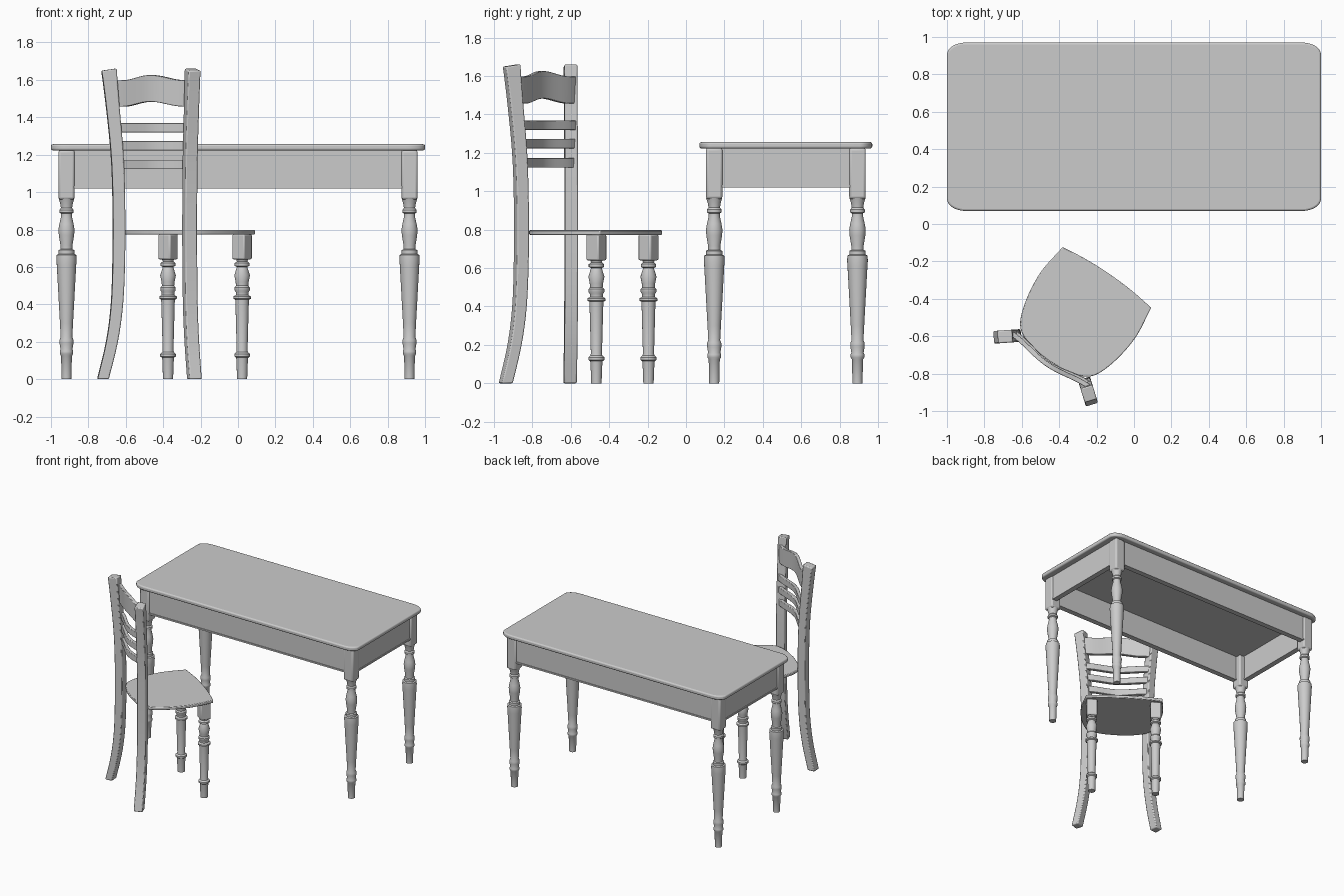
import bpy, bmesh, math
from mathutils import Matrix, Vector

if "Cube" in bpy.data.objects:
    bpy.data.objects.remove(bpy.data.objects["Cube"])

# chair placement: turned about z, facing the table
CHAIR = Matrix.Translation((-0.289, -0.496, 0)) @ Matrix.Rotation(math.radians(-34.4), 4, 'Z')
TABLE = Matrix.Translation((0, 0.52, 0))


def finish(bm, name, matrix, smooth=True, bevel=0, segments=2):
    bmesh.ops.recalc_face_normals(bm, faces=bm.faces)
    me = bpy.data.meshes.new(name)
    bm.to_mesh(me)
    bm.free()
    ob = bpy.data.objects.new(name, me)
    bpy.context.collection.objects.link(ob)
    ob.matrix_world = matrix
    if bevel:
        m = ob.modifiers.new("bevel", 'BEVEL')
        m.width, m.segments = bevel, segments
        m.limit_method = 'ANGLE'
        m.angle_limit = math.radians(50)
    if smooth:
        bpy.context.view_layer.objects.active = ob
        ob.select_set(True)
        bpy.ops.object.shade_smooth_by_angle(angle=math.radians(35))
        ob.select_set(False)
    return ob


def loft(rings, name, matrix, **kw):
    """Skin closed rings of points and cap both ends."""
    bm = bmesh.new()
    vs = [[bm.verts.new(p) for p in r] for r in rings]
    n = len(vs[0])
    for a, b in zip(vs, vs[1:]):
        for i in range(n):
            bm.faces.new((a[i], a[(i + 1) % n], b[(i + 1) % n], b[i]))
    bm.faces.new(vs[0][::-1])
    bm.faces.new(vs[-1])
    return finish(bm, name, matrix, **kw)


def lathe(profile, x, y, name, matrix, n=24):
    rings = [[(x + r * math.cos(2 * math.pi * i / n), y + r * math.sin(2 * math.pi * i / n), z)
              for i in range(n)] for r, z in profile]
    return loft(rings, name, matrix)


def slab(outline, z0, z1, name, matrix, **kw):
    return loft([[(x, y, z) for x, y in outline] for z in (z0, z1)], name, matrix, **kw)


def box(x, y, sx, sy, z0, z1, name, matrix, **kw):
    sx, sy = sx / 2, sy / 2
    return slab([(x - sx, y - sy), (x + sx, y - sy), (x + sx, y + sy), (x - sx, y + sy)],
                z0, z1, name, matrix, **kw)


def spline(pts, steps=6):
    """Catmull-Rom through the points."""
    pts = [Vector(p) for p in pts]
    p = [2 * pts[0] - pts[1]] + pts + [2 * pts[-1] - pts[-2]]
    out = []
    for a, b, c, d in zip(p, p[1:], p[2:], p[3:]):
        for k in range(steps):
            t = k / steps
            out.append(0.5 * (2 * b + (c - a) * t + (2 * a - 5 * b + 4 * c - d) * t * t
                              + (3 * b - a - 3 * c + d) * t ** 3))
    return out + [pts[-1]]


# table top with rounded corners and edge
outline = []
for k, (sx, sy) in enumerate([(1, 1), (-1, 1), (-1, -1), (1, -1)]):
    for i in range(9):
        a = math.pi / 2 * (k + i / 8)
        outline.append((sx * 0.9 + 0.1 * math.cos(a), sy * 0.385 + 0.065 * math.sin(a)))
slab(outline, 1.223, 1.256, "table_top", TABLE, bevel=0.01, segments=3)

# table legs: square block over a turned leg
LX, LY = 0.917, 0.373
table_leg = [(0.026, 0), (0.029, 0.125), (0.036, 0.135), (0.036, 0.15), (0.032, 0.16), (0.037, 0.19),
             (0.037, 0.21), (0.031, 0.225), (0.035, 0.3), (0.052, 0.61), (0.054, 0.64), (0.052, 0.665),
             (0.042, 0.67), (0.042, 0.69), (0.032, 0.695), (0.032, 0.715), (0.041, 0.77), (0.043, 0.8),
             (0.038, 0.83), (0.029, 0.87), (0.029, 0.885), (0.038, 0.89), (0.038, 0.905),
             (0.03, 0.915), (0.034, 0.94), (0.042, 0.965)]
for sx in (-1, 1):
    for sy in (-1, 1):
        lathe(table_leg, sx * LX, sy * LY, "table_leg", TABLE)
        box(sx * LX, sy * LY, 0.086, 0.086, 0.96, 1.225, "table_leg_block", TABLE, bevel=0.012)

# apron boards with a small lip along the bottom
for s in (-1, 1):
    box(0, s * (LY + 0.017), 2 * LX - 0.06, 0.03, 1.03, 1.225, "long_apron", TABLE)
    box(0, s * (LY + 0.017), 2 * LX - 0.06, 0.042, 1.02, 1.032, "long_apron_lip", TABLE)
    box(s * (LX + 0.017), 0, 0.03, 2 * LY - 0.06, 1.03, 1.225, "short_apron", TABLE)
    box(s * (LX + 0.017), 0, 0.042, 2 * LY - 0.06, 1.02, 1.032, "short_apron_lip", TABLE)

# chair seat: bowed front, curved sides, round back
side = spline([(0.287, 0.255), (0.308, 0.07), (0.283, -0.11), (0.228, -0.23), (0.12, -0.277), (0, -0.288)])
front = spline([(-0.287, 0.255), (-0.15, 0.272), (0, 0.278), (0.15, 0.272), (0.287, 0.255)], 3)
seat = [(p.x, p.y) for p in side] + [(-p.x, p.y) for p in side[-2::-1]] + [(p.x, p.y) for p in front[1:-1]]
slab(seat, 0.773, 0.797, "seat", CHAIR, bevel=0.005)

# chair front legs
chair_leg = [(0.027, 0), (0.031, 0.105), (0.033, 0.115), (0.042, 0.122), (0.042, 0.135), (0.031, 0.145),
             (0.029, 0.155), (0.036, 0.41), (0.037, 0.425), (0.047, 0.43), (0.047, 0.442), (0.034, 0.45),
             (0.034, 0.465), (0.041, 0.475), (0.041, 0.49), (0.033, 0.5), (0.035, 0.52), (0.042, 0.555),
             (0.031, 0.59), (0.028, 0.6), (0.04, 0.606), (0.04, 0.62), (0.028, 0.63), (0.036, 0.65)]
for s in (-1, 1):
    lathe(chair_leg, s * 0.24, 0.2, "front_leg", CHAIR)
    box(s * 0.24, 0.2, 0.079, 0.079, 0.64, 0.775, "front_leg_block", CHAIR, bevel=0.008)

# back posts: swept outward and back at foot and top (height, offset, depth)
path = spline([(0, 0.085, 0.06), (0.2, 0.037, 0.061), (0.4, 0.01, 0.063), (0.65, 0, 0.065),
               (0.95, 0.0, 0.065), (1.2, 0.009, 0.066), (1.45, 0.032, 0.07), (1.655, 0.053, 0.08)], 4)
for s in (-1, 1):
    d, w = Vector((s * 0.78, -0.62, 0)), Vector((0.62, s * 0.78, 0))
    rings = []
    for z, off, dep in path:
        c = Vector((s * 0.23, -0.281, z)) + d * off
        tilt = Vector((0, 0, 0.006)) if z > 1.65 else Vector((0, 0, 0))
        rings.append([c + d * (a * dep / 2) + w * (b * 0.034) + tilt * -a
                      for a, b in ((-1, -1), (1, -1), (1, 1), (-1, 1))])
    loft(rings, "back_post", CHAIR, bevel=0.007)


def back_rail(name, half, v_end, v_mid, thick, low, high):
    """Slat bowed backward; low and high give edge heights from t = -1..1."""
    rings = []
    for i in range(25):
        t = -1 + i / 12
        v = v_end + (v_mid - v_end) * (0.5 + 0.5 * math.cos(math.pi * t))
        rings.append([(half * t, v + a * thick / 2, z)
                      for a, z in ((-1, low(t)), (1, low(t)), (1, high(t)), (-1, high(t)))])
    return loft(rings, name, CHAIR, bevel=0.003)


# three thin rails and the shaped top slat
for k, z in enumerate((1.123, 1.223, 1.319)):
    back_rail("back_rail", 0.225 + 0.006 * k, -0.268, -0.302, 0.026,
              lambda t, z=z: z, lambda t, z=z: z + 0.05)
wave = lambda t: 0.5 + 0.5 * math.cos(math.pi * min(1, abs(t) * 1.25))
back_rail("top_slat", 0.25, -0.28, -0.308, 0.026,
          lambda t: 1.457 + 0.026 * wave(t), lambda t: 1.598 + 0.028 * wave(t))
